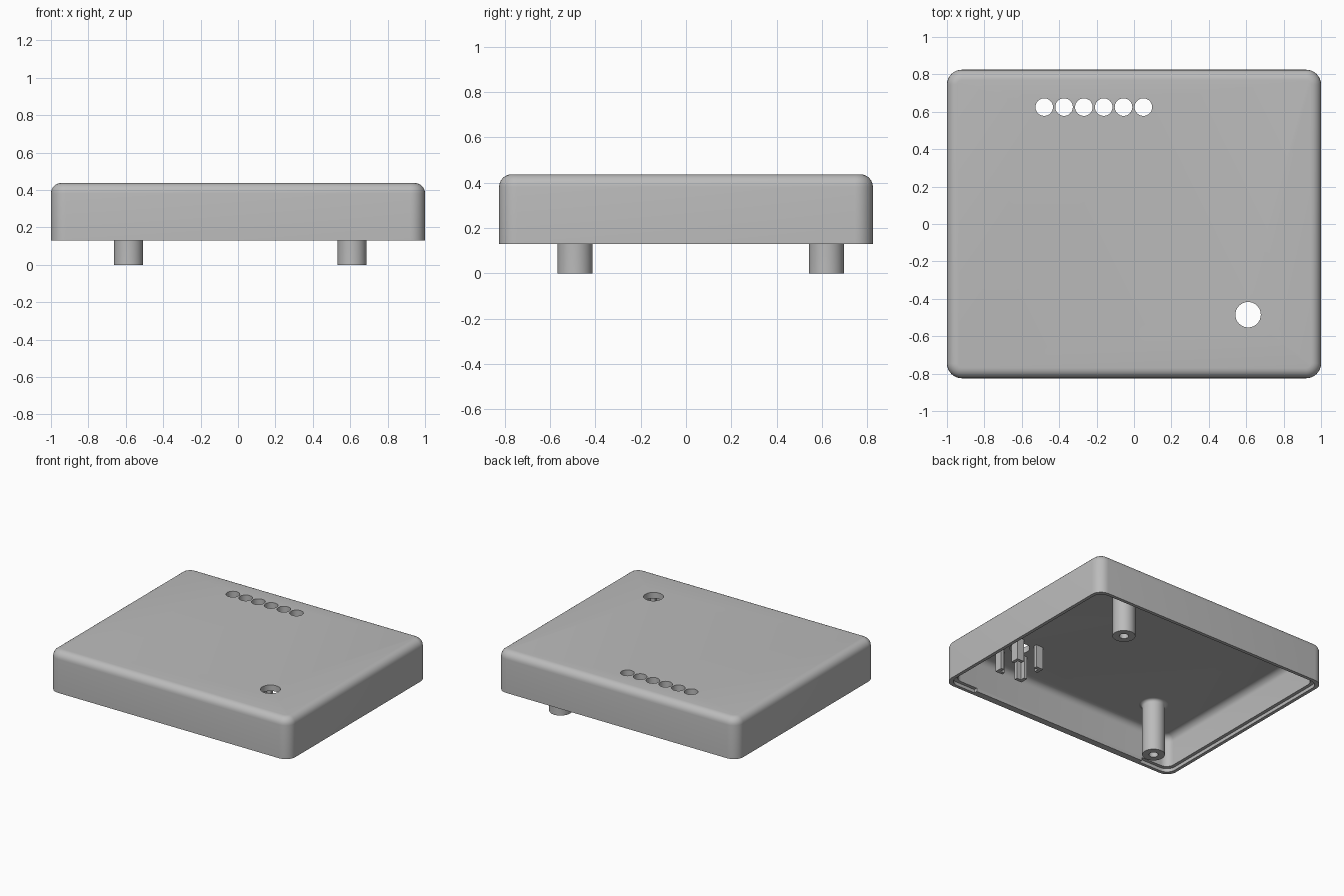
import bpy, bmesh, math

if "Cube" in bpy.data.objects:
    bpy.data.objects.remove(bpy.data.objects["Cube"])

HX, HY = 1.0, 0.825          # half size of the case
Z0, Z1 = 0.13, 0.437         # open rim and top face
WALL, CEIL = 0.05, 0.392     # wall thickness and ceiling height

plastic = bpy.data.materials.new("grey plastic")
plastic.diffuse_color = (0.5, 0.5, 0.5, 1)
plastic.use_nodes = True
plastic.node_tree.nodes["Principled BSDF"].inputs["Base Color"].default_value = plastic.diffuse_color


def finish(bm, name):
    bmesh.ops.recalc_face_normals(bm, faces=bm.faces[:])
    me = bpy.data.meshes.new(name)
    bm.to_mesh(me)
    bm.free()
    me.materials.append(plastic)
    ob = bpy.data.objects.new(name, me)
    bpy.context.collection.objects.link(ob)
    return ob


def smooth(ob, angle=35):
    bpy.ops.object.select_all(action='DESELECT')
    ob.select_set(True)
    bpy.context.view_layer.objects.active = ob
    bpy.ops.object.shade_smooth_by_angle(angle=math.radians(angle))


def ring(bm, inset, r, z, n=8):
    """Rounded rectangle loop."""
    verts = []
    for k, (sx, sy) in enumerate([(1, 1), (-1, 1), (-1, -1), (1, -1)]):
        for i in range(n + 1):
            a = math.pi / 2 * (k + i / n)
            verts.append(bm.verts.new((sx * (HX - inset - r) + r * math.cos(a),
                                       sy * (HY - inset - r) + r * math.sin(a), z)))
    return verts


def fillet(inset, r, z, f, n=6):
    """Rings for a rounded edge that ends at height z."""
    out = []
    for i in range(n + 1):
        a = math.pi / 2 * i / n
        d = f * (1 - math.cos(a))
        out.append((inset + d, r - d, z - f + f * math.sin(a)))
    return out


def lathe(name, profile, loc, n=40):
    bm = bmesh.new()
    rows = []
    for r, z in profile:
        count = n if r > 0 else 1
        rows.append([bm.verts.new((loc[0] + r * math.cos(2 * math.pi * i / n),
                                   loc[1] + r * math.sin(2 * math.pi * i / n), z))
                     for i in range(count)])
    for a, b in zip(rows, rows[1:]):
        for i in range(n):
            j = (i + 1) % n
            if len(a) == 1:
                bm.faces.new((a[0], b[i], b[j]))
            elif len(b) == 1:
                bm.faces.new((a[i], a[j], b[0]))
            else:
                bm.faces.new((a[i], a[j], b[j], b[i]))
    return finish(bm, name)


def add_box(bm, x0, x1, y0, y1, z0, z1):
    vs = bmesh.ops.create_cube(bm, size=1)['verts']
    for v in vs:
        v.co = ((x0 + x1) / 2 + v.co.x * (x1 - x0),
                (y0 + y1) / 2 + v.co.y * (y1 - y0),
                (z0 + z1) / 2 + v.co.z * (z1 - z0))


# Case shell: inner ceiling, inner wall, stepped rim, outer wall, rounded top
LIP, STEP = 0.025, 0.025
sections = list(reversed(fillet(WALL, 0.06, CEIL, 0.05)))
sections += [(WALL, 0.06, Z0 + STEP), (LIP, 0.07, Z0 + STEP), (LIP, 0.07, Z0), (0, 0.08, Z0)]
sections += fillet(0, 0.08, Z1, 0.055)
bm = bmesh.new()
loops = [ring(bm, *s) for s in sections]
for a, b in zip(loops, loops[1:]):
    for i in range(len(a)):
        j = (i + 1) % len(a)
        bm.faces.new((a[i], a[j], b[j], b[i]))
bm.faces.new(loops[0])
bm.faces.new(loops[-1])
case = finish(bm, "case_shell")

# Holes through the top: a row of six and one button hole
holes = [(-0.48 + 0.106 * i, 0.625, 0.047) for i in range(6)] + [(0.61, -0.485, 0.068)]
for x, y, r in holes:
    cutter = lathe("hole_cutter", [(0, 0.3), (r, 0.3), (r, 0.6), (0, 0.6)], (x, y), 32)
    cutter.hide_render = True
    mod = case.modifiers.new("hole", 'BOOLEAN')
    mod.operation, mod.solver, mod.object = 'DIFFERENCE', 'EXACT', cutter
    bpy.context.view_layer.objects.active = case
    bpy.ops.object.modifier_apply(modifier=mod.name)
    bpy.data.objects.remove(cutter)
smooth(case)

# Solid stretch of rim along the front wall
bm = bmesh.new()
add_box(bm, -0.72, 0.75, -HY + LIP, -HY + WALL, Z0, Z0 + STEP)
finish(bm, "front_rim_fill")

# Hollow screw posts with a flared root
for name, loc in (("back_screw_post", (0.61, 0.62)), ("front_screw_post", (-0.585, -0.49))):
    R, f = 0.078, 0.022
    flare = [(R + f * (1 - math.cos(a)), CEIL - f + f * math.sin(a))
             for a in (math.pi / 2 * i / 5 for i in range(6))]
    post = lathe(name, [(0, 0.3), (0.032, 0.3), (0.032, 0), (R, 0)] + flare, loc)
    smooth(post)

# Four L-shaped corner brackets around the button hole
bm = bmesh.new()
S, T, ARM = 0.115, 0.025, 0.06
for sx in (-1, 1):
    for sy in (-1, 1):
        cx, cy = 0.61 + sx * S, -0.49 + sy * S
        xs = sorted((cx, cx - sx * ARM))
        ys = sorted((cy, cy - sy * T))
        add_box(bm, *xs, *ys, 0.22, CEIL + 0.003)
        xs = sorted((cx, cx - sx * T))
        ys = sorted((cy - sy * T, cy - sy * ARM))
        add_box(bm, *xs, *ys, 0.22, CEIL + 0.003)
finish(bm, "button_brackets")
